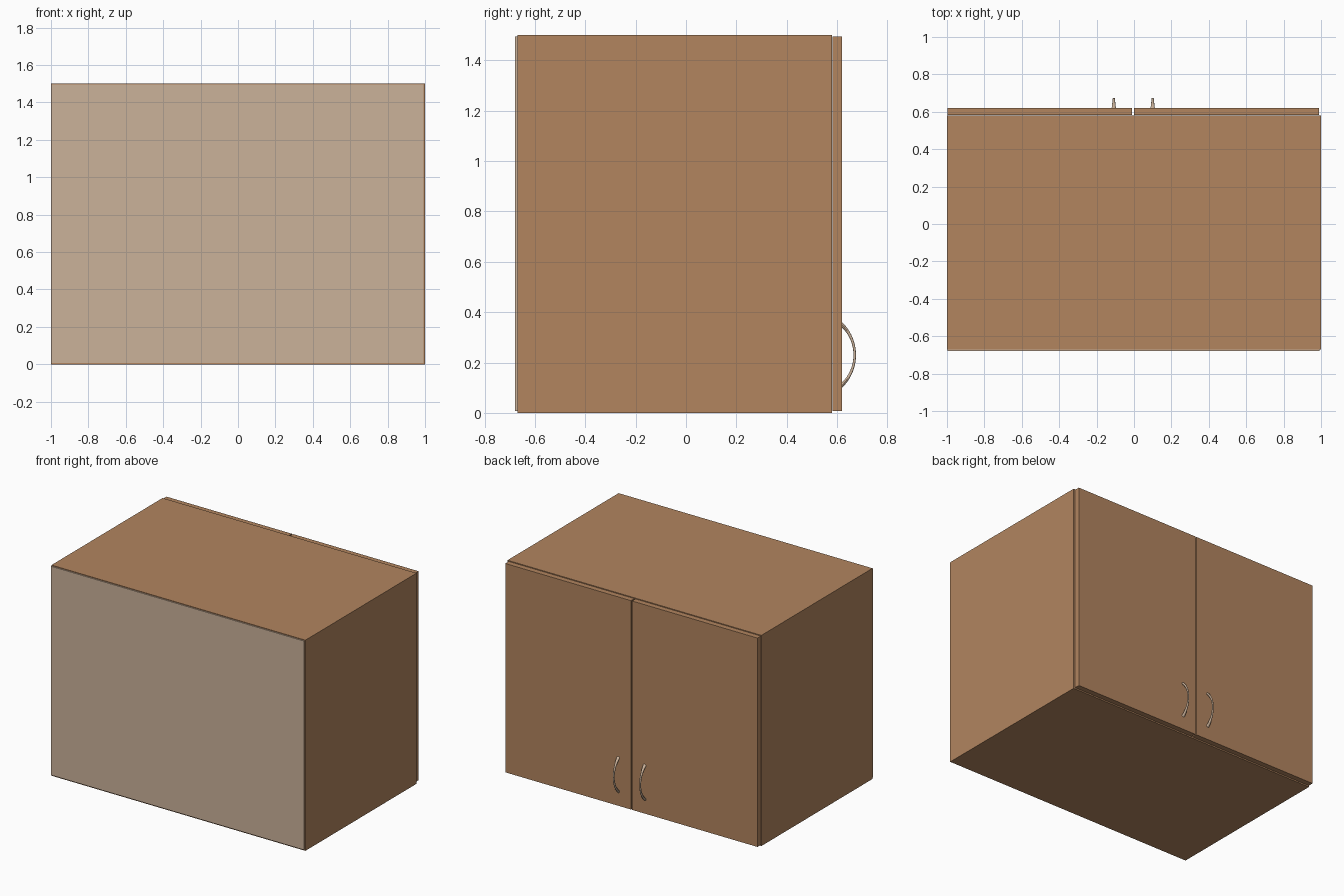
import bpy, bmesh, math
from mathutils import Vector

if "Cube" in bpy.data.objects:
    bpy.data.objects.remove(bpy.data.objects["Cube"])


def material(name, rgb):
    lin = [((c / 255 + 0.055) / 1.055) ** 2.4 for c in rgb]
    m = bpy.data.materials.new(name)
    m.diffuse_color = (*lin, 1)
    m.use_nodes = True
    m.node_tree.nodes["Principled BSDF"].inputs["Base Color"].default_value = m.diffuse_color
    return m


WOOD = material("warm wood", (178, 133, 95))
PALE = material("pale beige", (203, 178, 154))


def add_object(name, bm, mat):
    bmesh.ops.recalc_face_normals(bm, faces=bm.faces)
    me = bpy.data.meshes.new(name)
    bm.to_mesh(me)
    bm.free()
    me.materials.append(mat)
    ob = bpy.data.objects.new(name, me)
    bpy.context.collection.objects.link(ob)
    return ob


def panel(name, x, y, z, mat=WOOD):
    """Box given by its (min, max) range on each axis."""
    bm = bmesh.new()
    bmesh.ops.create_cube(bm, size=1)
    for v in bm.verts:
        v.co = Vector([r[0] if c < 0 else r[1] for c, r in zip(v.co, (x, y, z))])
    return add_object(name, bm, mat)


def handle(name, x, y=0.62, zc=0.23, half=0.13, rise=0.055, steps=24, sides=12):
    """Bow handle: elliptical section swept on an arc, wide feet, slim middle."""
    radius = (half ** 2 + rise ** 2) / (2 * rise)
    span = math.asin(half / radius)
    bm = bmesh.new()
    rings = []
    for i in range(steps + 1):
        t = 2 * i / steps - 1
        a = t * span
        w = 0.006 + 0.006 * t * t       # half width along x
        d = 0.005 + 0.003 * t * t       # half thickness along the radius
        ring = []
        for k in range(sides):
            b = 2 * math.pi * k / sides
            r = radius - d + d * math.sin(b)
            ring.append(bm.verts.new((x + w * math.cos(b),
                                      y + rise - radius + r * math.cos(a),
                                      zc + r * math.sin(a))))
        rings.append(ring)
    for r0, r1 in zip(rings, rings[1:]):
        for k in range(sides):
            j = (k + 1) % sides
            bm.faces.new((r0[k], r0[j], r1[j], r1[k]))
    bm.faces.new(rings[0])
    bm.faces.new(rings[-1])
    ob = add_object(name, bm, PALE)
    bpy.context.view_layer.objects.active = ob
    ob.select_set(True)
    bpy.ops.object.shade_smooth_by_angle(angle=math.radians(40))
    ob.select_set(False)


T = 0.04                      # board thickness
DEPTH = (-0.67, 0.58)

# Carcass boards and inner shelf
panel("bottom_board", (-1, 1), DEPTH, (0, T))
panel("top_board", (-1, 1), DEPTH, (1.5 - T, 1.5))
panel("left_side", (-1, -1 + T), DEPTH, (T, 1.5 - T))
panel("right_side", (1 - T, 1), DEPTH, (T, 1.5 - T))
panel("shelf", (-1 + T, 1 - T), (-0.67, 0.53), (0.73, 0.73 + T))

# Thin pale backing sheet
panel("back_sheet", (-0.997, 0.993), (-0.678, -0.67), (0.008, 1.495), PALE)

# Pair of doors with bow handles
for side, x0, x1, hx in (("left", -0.997, -0.01, -0.108), ("right", -0.001, 0.989, 0.1)):
    panel(side + "_door", (x0, x1), (0.582, 0.62), (0.008, 1.495))
    handle(side + "_handle", hx)
